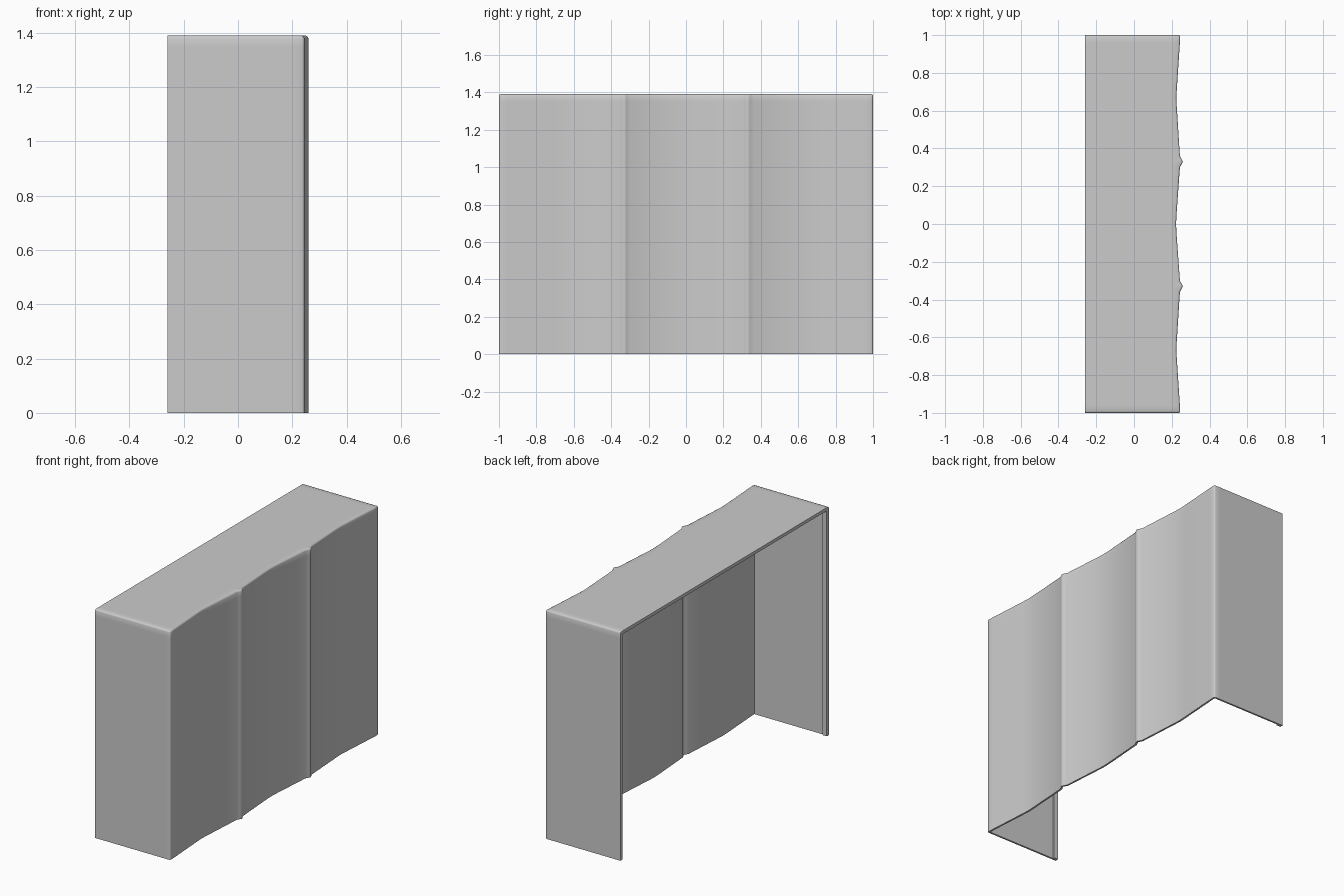
import bpy, bmesh, math
from mathutils import Vector

if "Cube" in bpy.data.objects:
    bpy.data.objects.remove(bpy.data.objects["Cube"])

H, BACK, WALL, R = 1.39, -0.26, 0.011, 0.04

# Half of the wavy front outline (y, x), mirrored about y = 0
half = [(0, .223), (.04, .2245), (.3, .243), (.318, .253), (.33, .259), (.342, .253),
        (.36, .243), (.62, .2265), (.667, .224), (.71, .2265), (.96, .243), (1, .245)]
outline = [(-y, x) for y, x in reversed(half[1:])] + half
zs = [0, H - R, H]


def xs(front):
    return [BACK, front - R, front]


# Open-backed, open-bottomed shell: front, roof and two ends as grids
bm = bmesh.new()


def grid(rows):
    vs = [[bm.verts.new(p) for p in row] for row in rows]
    for a, b in zip(vs, vs[1:]):
        for i in range(len(a) - 1):
            bm.faces.new((a[i], a[i + 1], b[i + 1], b[i]))


grid([[(x, y, z) for z in zs] for y, x in outline])
grid([[(px, y, H) for px in xs(x)] for y, x in outline])
for y, x in (outline[0], outline[-1]):
    grid([[(px, y, z) for z in zs] for px in xs(x)])
bmesh.ops.remove_doubles(bm, verts=bm.verts[:], dist=1e-4)
bmesh.ops.recalc_face_normals(bm, faces=bm.faces[:])
bm.normal_update()
roof = max(bm.faces, key=lambda f: f.calc_center_median().z)
if roof.normal.z < 0:
    bmesh.ops.reverse_faces(bm, faces=bm.faces[:])

# Slightly soften the main corners
corners = [e for e in bm.edges if len(e.link_faces) == 2
           and e.calc_face_angle() > math.radians(60)]
bmesh.ops.bevel(bm, geom=corners, offset=0.009, segments=2, profile=0.5,
                affect='EDGES', clamp_overlap=True)
me = bpy.data.meshes.new("cover_shell")
bm.to_mesh(me)
bm.free()
shell = bpy.data.objects.new("cover_shell", me)
bpy.context.collection.objects.link(shell)
bpy.context.view_layer.objects.active = shell
shell.select_set(True)
sol = shell.modifiers.new("wall_thickness", 'SOLIDIFY')
sol.thickness = WALL
sol.offset = -1
sol.use_even_offset = True
bpy.ops.object.modifier_apply(modifier=sol.name)
bpy.ops.object.shade_smooth_by_angle(angle=math.radians(55))


# Thickened lip around the open back
def bar(name, lo, hi):
    lo, hi = Vector(lo), Vector(hi)
    bpy.ops.mesh.primitive_cube_add(size=1, location=(lo + hi) / 2)
    ob = bpy.context.object
    ob.name = name
    ob.scale = hi - lo


x0, x1, t = BACK + 0.0005, BACK + 0.03, 0.02
bar("lip_front_end", (x0, -1 + WALL / 2, 0.0005), (x1, -1 + t, H - WALL / 2))
bar("lip_back_end", (x0, 1 - t, 0.0005), (x1, 1 - WALL / 2, H - WALL / 2))
bar("lip_roof", (x0, -1 + t, H - t), (x1, 1 - t, H - WALL / 2))
